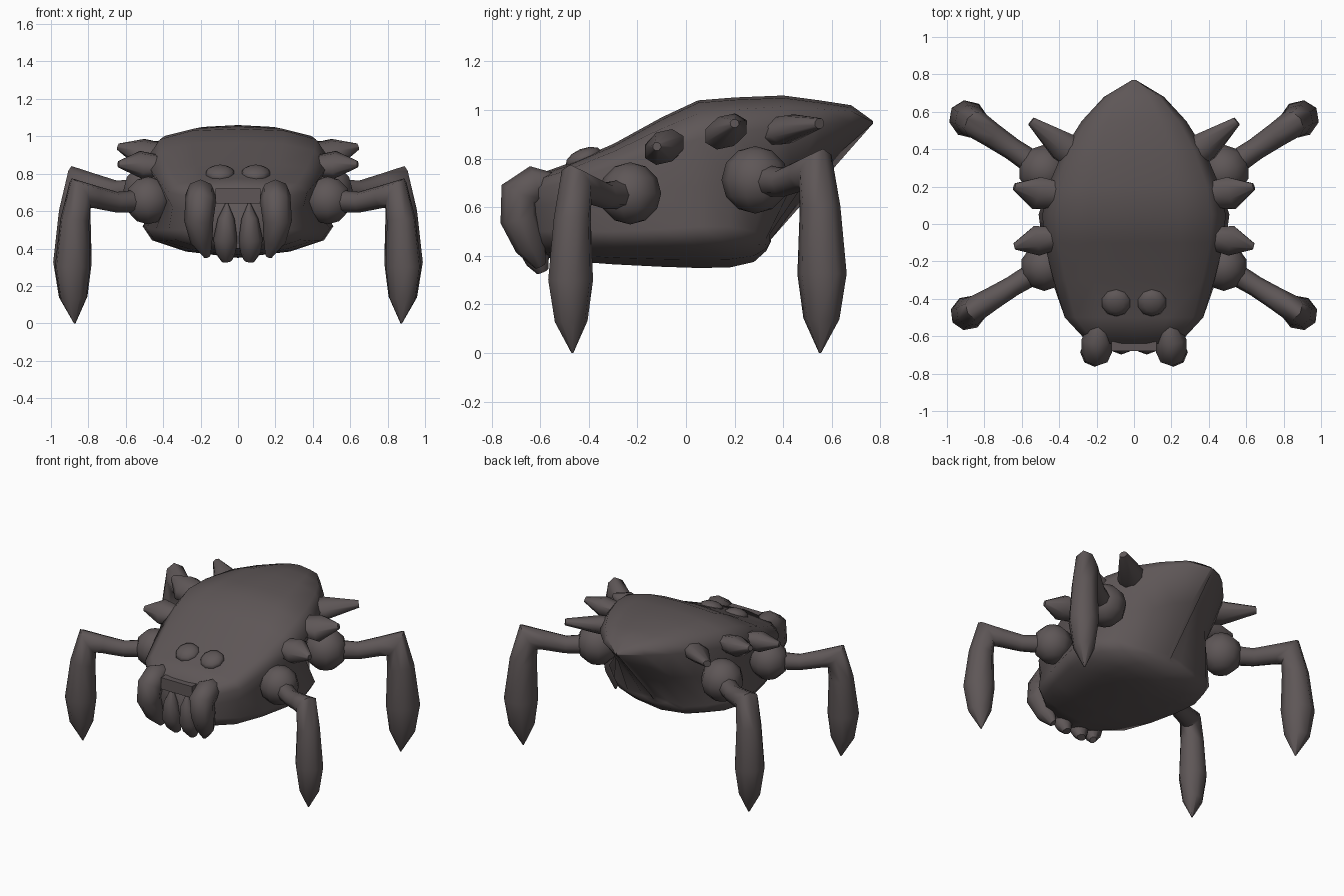
import bpy, bmesh, math
from mathutils import Vector, Matrix

if "Cube" in bpy.data.objects:
    bpy.data.objects.remove(bpy.data.objects["Cube"])

shell_mat = bpy.data.materials.new("dark brown grey")
shell_mat.diffuse_color = (0.112, 0.094, 0.095, 1)
shell_mat.use_nodes = True
shell_mat.node_tree.nodes["Principled BSDF"].inputs["Base Color"].default_value = shell_mat.diffuse_color


def finish(name, bm, mirror=False, angle=60):
    """Turn a bmesh into a shaded, optionally mirrored object."""
    bmesh.ops.recalc_face_normals(bm, faces=bm.faces)
    me = bpy.data.meshes.new(name)
    bm.to_mesh(me)
    bm.free()
    me.materials.append(shell_mat)
    ob = bpy.data.objects.new(name, me)
    bpy.context.collection.objects.link(ob)
    bpy.ops.object.select_all(action='DESELECT')
    ob.select_set(True)
    bpy.context.view_layer.objects.active = ob
    bpy.ops.object.shade_smooth_by_angle(angle=math.radians(angle))
    if mirror:
        mod = ob.modifiers.new("mirror", 'MIRROR')
        mod.use_mirror_merge = False
    return ob


def loft(bm, rings):
    """Skin closed rings of equal length and cap both ends."""
    vs = [[bm.verts.new(p) for p in ring] for ring in rings]
    n = len(vs[0])
    for a, b in zip(vs, vs[1:]):
        for i in range(n):
            j = (i + 1) % n
            bm.faces.new((a[i], a[j], b[j], b[i]))
    bm.faces.new(vs[0][::-1])
    bm.faces.new(vs[-1])


def tube(name, path, side, sides=8):
    """Tapered tube along (point, side radius, other radius)."""
    pts = [Vector(p[0]) for p in path]
    side = Vector(side).normalized()
    rings = []
    for i, (_, a, b) in enumerate(path):
        t = Vector()
        if i > 0:
            t += (pts[i] - pts[i - 1]).normalized()
        if i < len(pts) - 1:
            t += (pts[i + 1] - pts[i]).normalized()
        t.normalize()
        u = (side - t * side.dot(t)).normalized()
        v = t.cross(u)
        angs = [2 * math.pi * k / sides for k in range(sides)]
        rings.append([pts[i] + u * a * math.cos(q) + v * b * math.sin(q) for q in angs])
    bm = bmesh.new()
    loft(bm, rings)
    return finish(name, bm, mirror=True)


def ball(name, loc, scale, tilt=0):
    bm = bmesh.new()
    bmesh.ops.create_uvsphere(bm, u_segments=10, v_segments=6, radius=1)
    m = Matrix.Translation(loc) @ Matrix.Rotation(tilt, 4, 'X') @ Matrix.Diagonal((*scale, 1))
    bmesh.ops.transform(bm, matrix=m, verts=bm.verts)
    return finish(name, bm, mirror=True)


# Body: shell above, pinched waist, rounded belly below
# shell y, belly y, top z, rim width, rim z, waist width, waist z, belly width, belly z, bottom z
stations = [
    (-.64, -.62, .725, .24, .67, .22, .60, .22, .50, .40),
    (-.50, -.50, .775, .37, .70, .35, .62, .37, .50, .38),
    (-.30, -.30, .86, .43, .77, .38, .65, .44, .50, .365),
    (-.10, -.10, .97, .48, .84, .39, .67, .49, .51, .355),
    (.05, .05, 1.04, .49, .88, .39, .69, .51, .52, .35),
    (.20, .18, 1.052, .46, .91, .36, .70, .47, .52, .352),
    (.40, .28, 1.06, .375, .93, .30, .71, .36, .50, .375),
    (.55, .33, 1.04, .28, .94, .21, .72, .22, .47, .42),
    (.68, .345, 1.02, .16, .95, .11, .76, .10, .49, .45),
    (.77, .35, .955, .01, .945, .01, .78, .01, .50, .46),
]
rings = []
for yu, yl, zt, w, zr, ww, zw, wl, zl, zb in stations:
    yw = yl + .55 * (yu - yl)
    right = [(.5 * w, yu, zt - .01), (.85 * w, yu, zt - .35 * (zt - zr)), (w, yu, zr),
             (ww, yw, zw), (wl, yl, zl), (.9 * wl, yl, zl - .45 * (zl - zb)),
             (.55 * wl, yl, zb + .2 * (zl - zb))]
    left = [(-x, y, z) for x, y, z in reversed(right)]
    rings.append([(0, yu, zt)] + right + [(0, yl, zb)] + left)
bm = bmesh.new()
loft(bm, rings)
finish("body", bm, angle=75)

# Lip above the mouth
bm = bmesh.new()
bmesh.ops.create_cube(bm, size=1, matrix=Matrix.Translation((0, -.615, .68)) @ Matrix.Diagonal((.24, .13, .08, 1)))
finish("mouth_lip", bm, angle=30)

# Eyes
ball("eyes", (.095, -.42, .80), (.08, .08, .042), math.radians(22))

# Outer mandibles and inner fangs
tube("mandibles", [((.19, -.54, .69), .05, .05), ((.2, -.62, .69), .08, .082),
                   ((.2, -.685, .65), .082, .085), ((.21, -.685, .55), .078, .08),
                   ((.195, -.64, .44), .06, .065), ((.165, -.6, .36), .02, .025)], (1, 0, 0))
tube("fangs", [((.06, -.645, .64), .008, .01), ((.063, -.65, .56), .045, .045),
               ((.068, -.64, .45), .064, .06), ((.066, -.61, .38), .055, .05),
               ((.06, -.59, .335), .03, .025)], (1, 0, 0))

# Legs: ball joint plus one bent tapered tube
# fraction of reach, height, width radius, thickness radius
leg_path = [(.05, .655, .062, .062), (.42, .648, .055, .055), (.70, .675, .062, .06),
            (.90, .695, .07, .095), (.97, .55, .078, .08), (1.0, .30, .092, .1),
            (.99, .13, .066, .075), (.97, .0, .004, .004)]
for name, k, start, end in (("front", 1, (.48, -.23), (.885, -.475)),
                            ("rear", 1.085, (.48, .285), (.885, .56))):
    a, b = Vector(start), Vector(end)
    d = b - a
    path = []
    for f, z, rs, rt in leg_path:
        p = a + d * f
        path.append(((p.x, p.y, z * k), rs * k, rt * k))
    tube(name + "_legs", path, (-d.y, d.x, 0))
    r = .128 * k
    ball(name + "_leg_joints", (a.x, a.y, .657 * k), (r, r, r))

# Side spikes along the shell rim
spikes = {
    "front_spikes": [((.38, -.07, .84), .06, .05), ((.52, -.09, .848), .092, .068), ((.64, -.12, .85), .018, .018)],
    "middle_spikes": [((.36, .15, .90), .07, .05), ((.52, .165, .912), .1, .068), ((.64, .2, .945), .02, .018)],
    "rear_spikes": [((.26, .32, .91), .07, .05), ((.38, .415, .92), .088, .06), ((.55, .55, .945), .026, .022)],
}
for name, path in spikes.items():
    d = Vector(path[-1][0]) - Vector(path[0][0])
    tube(name, path, (-d.y, d.x, .15))
